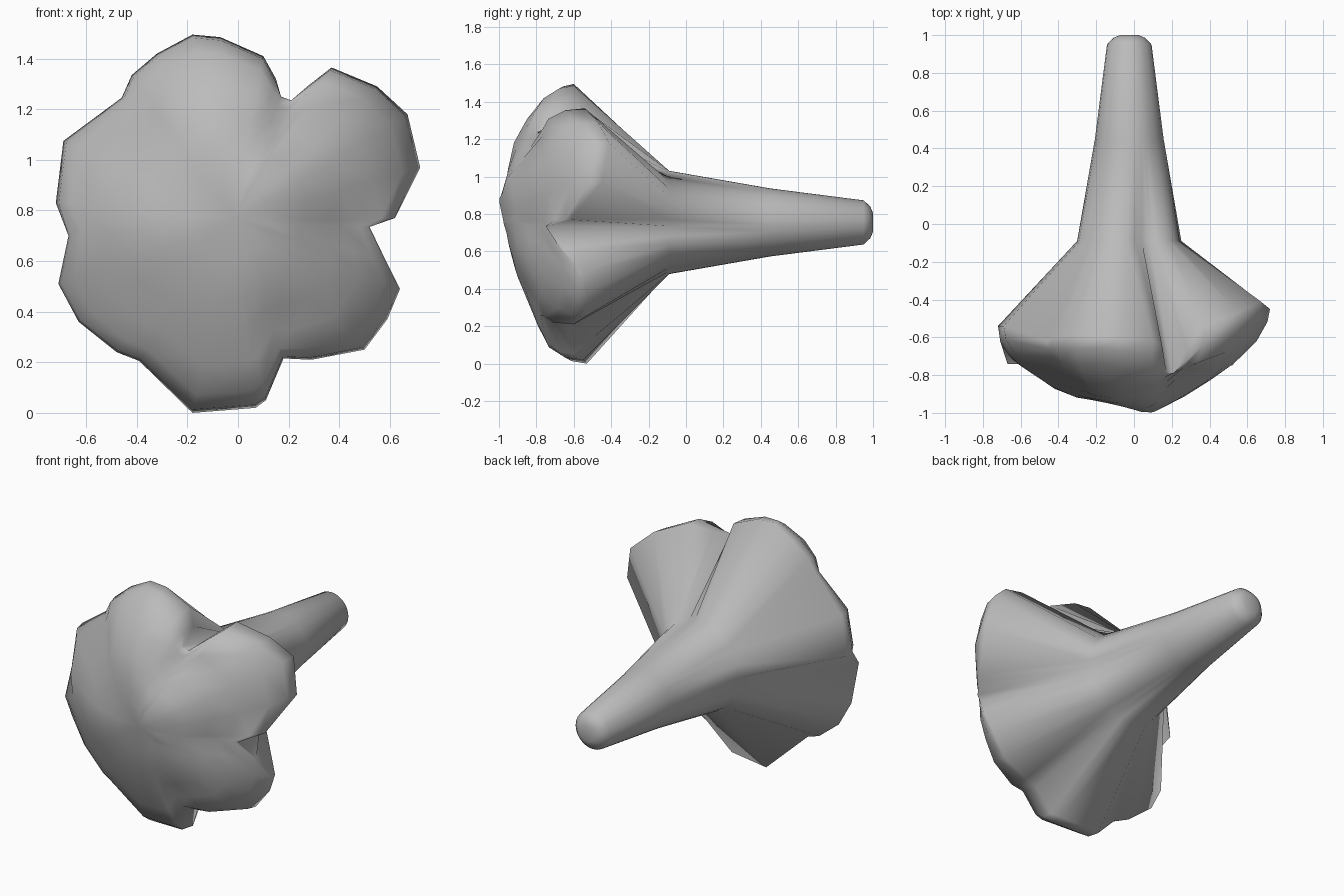
import bpy
import bmesh
import math
from mathutils import Vector

cube = bpy.data.objects.get("Cube")
if cube:
    bpy.data.objects.remove(cube, do_unlink=True)

# One plain grey material
grey = bpy.data.materials.new("plain grey")
grey.use_nodes = True
colour = (0.5, 0.5, 0.5, 1)
grey.diffuse_color = colour
grey.node_tree.nodes["Principled BSDF"].inputs["Base Color"].default_value = colour

# Lobed rim of the head as x, depth, z, running around the stem axis
RIM = [
    (.72, -.45, .97), (.67, -.41, 1.18), (.55, -.47, 1.29), (.37, -.54, 1.365),
    (.28, -.66, 1.295), (.21, -.79, 1.235), (.17, -.78, 1.25), (.15, -.65, 1.32),
    (.1, -.61, 1.41), (-.07, -.6, 1.485), (-.18, -.6, 1.495), (-.32, -.59, 1.42),
    (-.42, -.6, 1.335), (-.46, -.62, 1.245), (-.69, -.54, 1.075), (-.72, -.54, .83),
    (-.67, -.74, .7), (-.71, -.61, .51), (-.63, -.6, .36), (-.48, -.62, .24),
    (-.39, -.64, .205), (-.18, -.53, 0), (.07, -.55, .02), (.11, -.6, .05),
    (.18, -.64, .215), (.29, -.6, .21), (.5, -.54, .25), (.59, -.53, .37),
    (.64, -.55, .49), (.58, -.65, .61), (.52, -.75, .735), (.62, -.62, .77),
]
AXIS = Vector((-.025, 0, .755))
CROWN = Vector((.08, 0, .84))
MEAN_RADIUS = .62

# Swellings (positive) and valleys (negative) on the crown: x, z, width, height
RELIEF = [(.07, .84, .14, .04), (-.15, 1.2, .2, .05), (-.38, .7, .2, .04),
          (.22, 1.18, .13, -.07), (-.45, 1.16, .13, -.07),
          (.42, .74, .12, -.04), (.17, .32, .12, -.04)]


def polar(x, z):
    """Angle and distance of a point around the stem axis."""
    return math.atan2(z - AXIS.z, x - AXIS.x), math.hypot(x - AXIS.x, z - AXIS.z)


def around(angle, radius, depth):
    return AXIS + Vector((radius * math.cos(angle), depth, radius * math.sin(angle)))


def stem_ring(depth, radius):
    """Round section, its points spaced midway between even and rim-aligned."""
    first = polar(RIM[0][0], RIM[0][2])[0]
    ring = []
    for i, (x, _, z) in enumerate(RIM):
        even = math.tau * i / len(RIM)
        aligned = (polar(x, z)[0] - first) % math.tau
        ring.append(around(first + (even + aligned) / 2, radius, depth))
    return ring


def crown_depth(x, z):
    """Depth of the lopsided domed front at a point."""
    dx, dz = x - CROWN.x, z - CROWN.z
    side = .1 * dx + .85 * dx * dx if dx > 0 else .48 * dx * dx
    depth = -.96 + side + (.6 if dz > 0 else .4) * dz * dz
    for rx, rz, width, height in RELIEF:
        away = ((x - rx) ** 2 + (z - rz) ** 2) / width ** 2
        depth -= height * math.exp(-away)
    return depth


def crown_ring(scale, blend):
    """Rim shrunk and rounded toward the crown, eased onto the dome."""
    ring = []
    for x, rim_depth, z in RIM:
        angle, radius = polar(x, z)
        radius = scale * (radius * scale + MEAN_RADIUS * (1 - scale))
        point = around(angle, radius, rim_depth)
        dome = min(crown_depth(point.x, point.z), rim_depth)
        point.y += (dome - rim_depth) * blend
        ring.append(point)
    return ring


def loft(name, rings, material):
    """Skin a closed solid through matching rings."""
    bm = bmesh.new()
    loops = [[bm.verts.new(p) for p in ring] for ring in rings]
    count = len(loops[0])
    for a, b in zip(loops, loops[1:]):
        for i in range(count):
            j = (i + 1) % count
            bm.faces.new((a[i], a[j], b[j], b[i]))
    for loop in (loops[0], loops[-1]):
        centre = bm.verts.new(sum((v.co for v in loop), Vector()) / count)
        for i in range(count):
            bm.faces.new((loop[i], loop[(i + 1) % count], centre))
    bmesh.ops.recalc_face_normals(bm, faces=bm.faces)
    mesh = bpy.data.meshes.new(name)
    bm.to_mesh(mesh)
    bm.free()
    mesh.materials.append(material)
    obj = bpy.data.objects.new(name, mesh)
    bpy.context.collection.objects.link(obj)
    return obj


# Tapered stem with rounded tip, flaring straight to the lobes, then the crown
stem = [stem_ring(y, r) for y, r in
        [(1, .05), (.985, .085), (.95, .118), (.45, .182), (-.09, .276)]]
crown = [crown_ring(s, b) for s, b in
         [(1, 0), (.985, .65), (.92, 1), (.78, 1), (.62, 1), (.44, 1), (.24, 1)]]
head = loft("lobed_head_with_stem", stem + crown, grey)

# Smooth shading, keeping only the tightest folds crisp
bpy.ops.object.select_all(action='DESELECT')
head.select_set(True)
bpy.context.view_layer.objects.active = head
bpy.ops.object.shade_smooth_by_angle(angle=math.radians(80))
